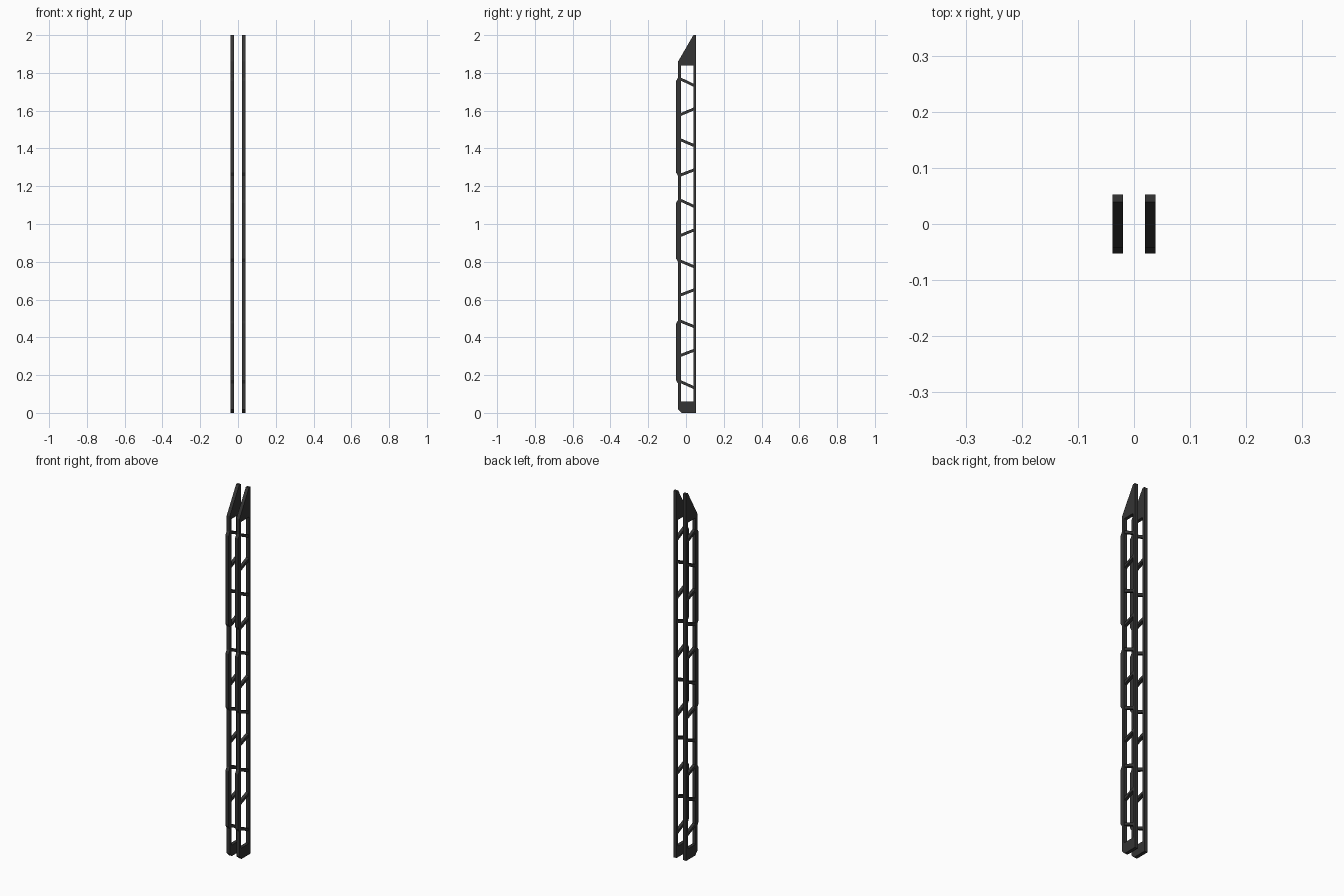
import bpy, bmesh

if "Cube" in bpy.data.objects:
    bpy.data.objects.remove(bpy.data.objects["Cube"])

X0, X1 = 0.020, 0.0385           # inner and outer side of one ladder frame
BACK0, BACK1 = 0.039, 0.053      # rear rail depth
FRONT0, FRONT1 = -0.042, -0.027  # front rail depth


def plate(name, profile, inset=0.0):
    """Extrude a (y, z) profile across the frame thickness and mirror it in x."""
    bm = bmesh.new()
    face = bm.faces.new([bm.verts.new((X0 + inset, y, z)) for y, z in profile])
    ext = bmesh.ops.extrude_face_region(bm, geom=[face])
    verts = [g for g in ext["geom"] if isinstance(g, bmesh.types.BMVert)]
    bmesh.ops.translate(bm, vec=(X1 - X0 - 2 * inset, 0, 0), verts=verts)
    bmesh.ops.recalc_face_normals(bm, faces=bm.faces[:])
    mesh = bpy.data.meshes.new(name)
    bm.to_mesh(mesh)
    bm.free()
    ob = bpy.data.objects.new(name, mesh)
    bpy.context.collection.objects.link(ob)
    ob.modifiers.new("mirror", 'MIRROR').use_axis[0] = True
    mesh.materials.append(dark)
    return ob


dark = bpy.data.materials.new("dark_metal")
dark.diffuse_color = (0.035, 0.035, 0.035, 1)
dark.use_nodes = True
dark.node_tree.nodes["Principled BSDF"].inputs["Base Color"].default_value = dark.diffuse_color

# Long rails
plate("rear_rail", [(BACK0, 0.06), (BACK1, 0.06), (BACK1, 1.84), (BACK0, 1.84)])
plate("front_rail", [(FRONT0, 0.06), (FRONT1, 0.06), (FRONT1, 1.84), (FRONT0, 1.84)])

# Slanted top and chamfered foot
plate("top_plate", [(FRONT0, 1.84), (BACK1, 1.84), (BACK1, 2.0), (BACK0, 2.0),
                    (FRONT0, 1.86)])
plate("foot_plate", [(-0.024, 0), (BACK1, 0), (BACK1, 0.06), (FRONT0, 0.06),
                     (FRONT0, 0.018)])

# Raised strips on the front edge, with tapered ends
for i, (lo, hi) in enumerate([(0.155, 0.49), (0.80, 1.13), (1.255, 1.775)]):
    plate(f"front_strip_{i + 1}", [(FRONT0, lo), (FRONT0, hi),
                                   (-0.053, hi - 0.018), (-0.053, lo + 0.018)])

# Zigzag braces: (height at front rail, height at rear rail)
braces = [(0.165, 0.135), (0.305, 0.33), (0.485, 0.458), (0.625, 0.65),
          (0.803, 0.775), (0.94, 0.967), (1.125, 1.095), (1.26, 1.285),
          (1.445, 1.417), (1.58, 1.608), (1.767, 1.735)]
t = 0.008
for i, (zf, zb) in enumerate(braces):
    plate(f"brace_{i + 1}", [(FRONT1, zf - t), (BACK0, zb - t),
                             (BACK0, zb + t), (FRONT1, zf + t)], inset=0.001)
